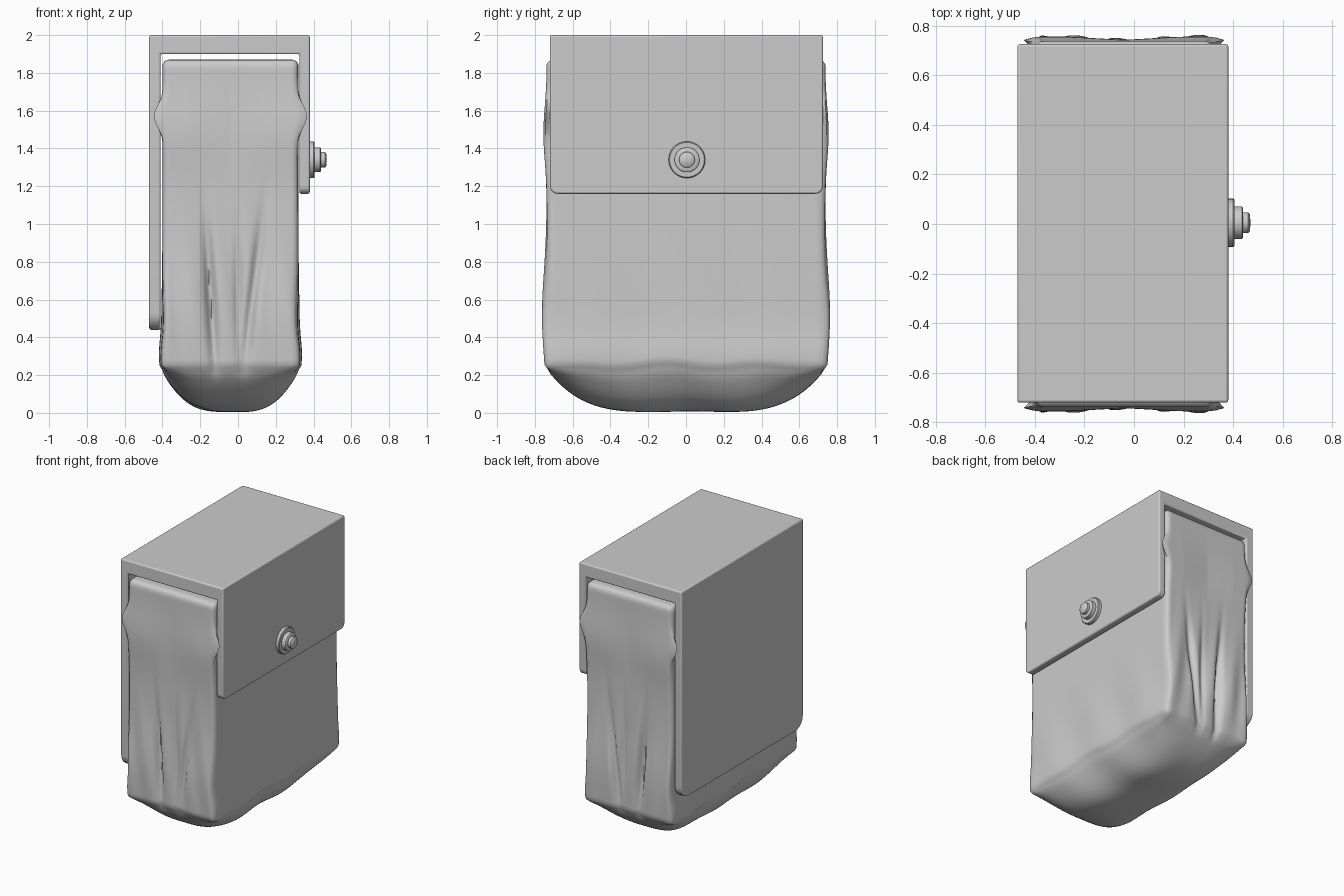
import bpy, bmesh, math
from mathutils import Vector

if "Cube" in bpy.data.objects:
    bpy.data.objects.remove(bpy.data.objects["Cube"])


def make_object(name, bm, angle=40):
    bmesh.ops.recalc_face_normals(bm, faces=bm.faces)
    mesh = bpy.data.meshes.new(name)
    bm.to_mesh(mesh)
    bm.free()
    ob = bpy.data.objects.new(name, mesh)
    bpy.context.collection.objects.link(ob)
    bpy.ops.object.select_all(action='DESELECT')
    ob.select_set(True)
    bpy.context.view_layer.objects.active = ob
    bpy.ops.object.shade_smooth_by_angle(angle=math.radians(angle))
    return ob


def gauss(t, centre, width):
    return math.exp(-((t - centre) / width) ** 2)


def sign(t):
    return math.copysign(1, t)


# Soft fabric pouch: dense cube reshaped with a sagging base and folds
CX, HX, HY, TOP, RIM = -0.04, 0.36, 0.737, 1.87, 0.23
bm = bmesh.new()
bmesh.ops.create_cube(bm, size=2)
bmesh.ops.subdivide_edges(bm, edges=bm.edges[:], cuts=63, use_grid_fill=True)
for v in bm.verts:
    u, w, h = v.co
    # rounded box
    r = 0.035
    half = Vector((HX, HY, TOP / 2))
    p = Vector((u * HX, w * HY, h * TOP / 2))
    q = Vector([max(-a + r, min(a - r, c)) for c, a in zip(p, half)])
    d = p - q
    if d.length > 1e-6:
        p = q + d * (max(abs(c) for c in d) / d.length)
    x, y, z = p.x, p.y, p.z + TOP / 2
    # curved, sagging base
    bowl = RIM * (1 - (1 - abs(u) ** 3.2) * (1 - abs(w) ** 4.2))
    bowl += 0.012 * math.sin(9 * w + 3 * u) * abs(u) * (1 - w * w)
    bowl += 0.008 * gauss(w, 0, 0.35)
    z = bowl + z * (TOP - bowl) / TOP
    # slack in the end panels
    end = max(0, (abs(w) - 0.9) / 0.1) ** 2
    swell = 0.018 * gauss(z, 1.48, 0.2) + 0.02 * gauss(z, 0.5, 0.3)
    y += sign(w) * end * swell * (0.3 + 0.7 * min(1, abs(u) * 1.6))
    # vertical creases on the ends
    low = gauss(z, 0.62, 0.36)
    crease = (0.045 * gauss(x, -0.11 + 0.06 * (0.7 - z), 0.025)
              + 0.035 * gauss(x, 0.14 + 0.12 * (z - 0.8), 0.025)
              + 0.018 * gauss(x, 0.04, 0.02))
    y -= sign(w) * end * low * crease
    y += sign(w) * end * 0.006 * math.sin(38 * x + 5 * z) * low
    # side bulges beside the cover and faint folds on the broad faces
    face = abs(u) ** 6
    x += sign(u) * face * end * 0.055 * gauss(z, 1.57, 0.09)
    x += sign(u) * face * 0.014 * gauss(z, 0.3, 0.12)
    x += sign(u) * face * 0.006 * gauss(z, 0.45, 0.3) * math.sin(13 * y + 4 * z)
    v.co = (x + CX, y, max(z, 0))
make_object("fabric_pouch", bm, 60)

# Stiff cover: back panel, lid and front flap in one bent profile
profile = [(-0.47, 0.44), (-0.47, 2.0), (0.38, 2.0), (0.38, 1.16),
           (0.325, 1.16), (0.325, 1.9), (-0.41, 1.9), (-0.41, 0.44)]
bm = bmesh.new()
face = bm.faces.new([bm.verts.new((x, -0.72, z)) for x, z in profile])
ext = bmesh.ops.extrude_face_region(bm, geom=[face])
bmesh.ops.translate(bm, vec=(0, 1.445, 0),
                    verts=[g for g in ext["geom"] if isinstance(g, bmesh.types.BMVert)])
for height, radius in ((1.16, 0.04), (0.44, 0.09)):
    corners = [e for e in bm.edges
               if all(abs(v.co.z - height) < 1e-4 for v in e.verts)
               and abs(e.verts[0].co.y - e.verts[1].co.y) < 1e-4]
    bmesh.ops.bevel(bm, geom=corners, offset=radius, segments=6,
                    profile=0.5, affect='EDGES')
cover = make_object("cover_flap", bm)
bev = cover.modifiers.new("edge_rounding", 'BEVEL')
bev.width, bev.segments, bev.limit_method = 0.01, 3, 'ANGLE'
bev.angle_limit = math.radians(40)

# Stepped snap button turned around the x axis
steps = [(0.37, 0), (0.37, 0.097), (0.4, 0.097), (0.405, 0.092), (0.405, 0.066),
         (0.435, 0.066), (0.44, 0.06), (0.44, 0.042), (0.46, 0.042),
         (0.467, 0.034), (0.47, 0)]
bm = bmesh.new()
pts = [bm.verts.new((x, 0.005 + r, 1.34)) for x, r in steps]
edges = [bm.edges.new(pair) for pair in zip(pts, pts[1:])]
bmesh.ops.spin(bm, geom=pts + edges, cent=(0, 0.005, 1.34), axis=(1, 0, 0),
               angle=math.tau, steps=40, use_merge=True)
bmesh.ops.remove_doubles(bm, verts=bm.verts, dist=1e-4)
make_object("snap_button", bm)
